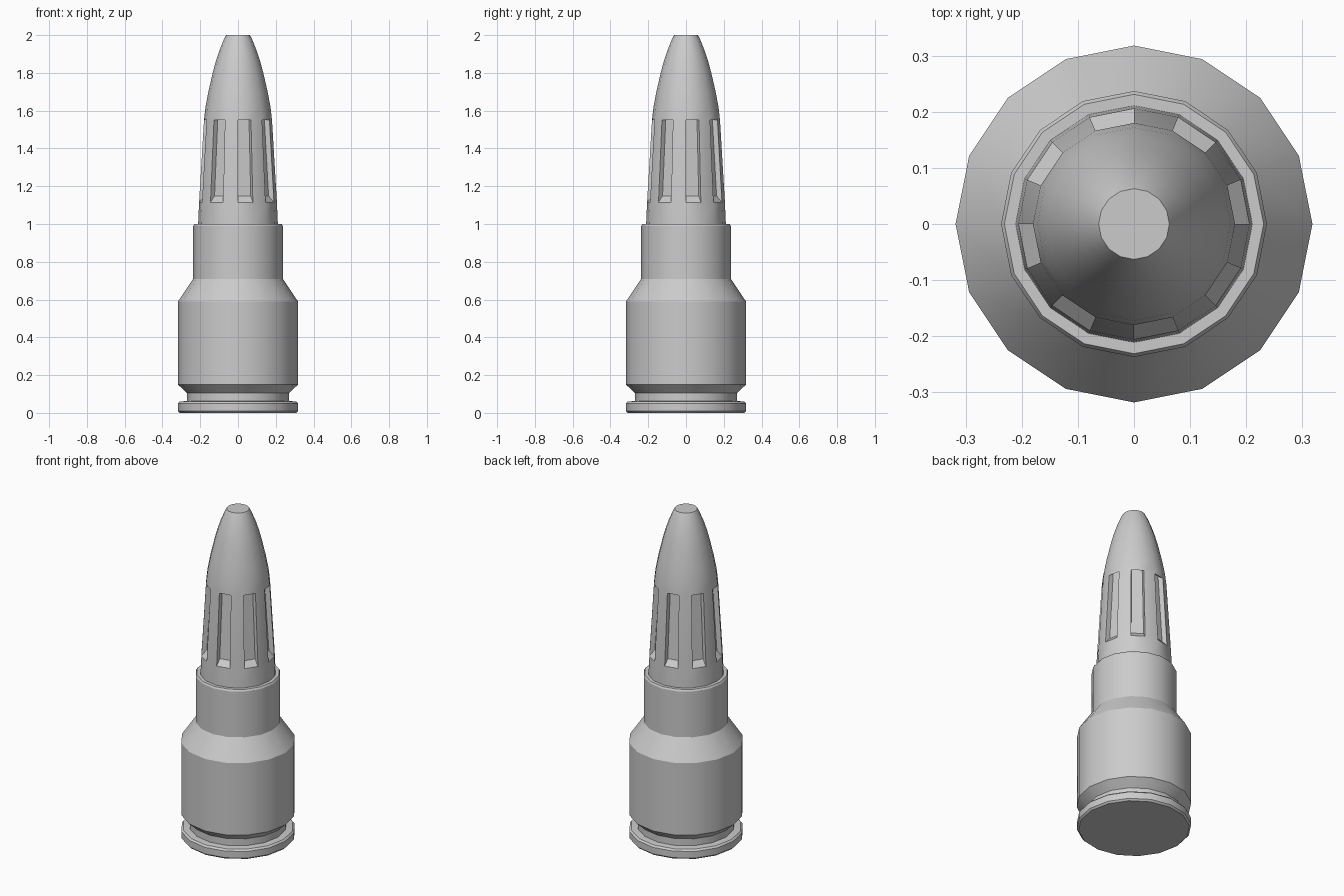
import bpy, bmesh, math

cube = bpy.data.objects.get("Cube")
if cube:
    bpy.data.objects.remove(cube)

SIDES = 16

grey = bpy.data.materials.new("plain_grey")
grey.use_nodes = True
grey.diffuse_color = (0.6, 0.6, 0.6, 1)
grey.node_tree.nodes["Principled BSDF"].inputs["Base Color"].default_value = (0.6, 0.6, 0.6, 1)


def lathe(profile):
    """Turn a (radius, z) profile around z, capped at both ends."""
    bm = bmesh.new()
    rings = []
    for r, z in profile:
        angles = [math.tau * i / SIDES for i in range(SIDES)]
        rings.append([bm.verts.new((r * math.cos(a), r * math.sin(a), z)) for a in angles])
    bands = []
    for low, high in zip(rings, rings[1:]):
        band = []
        for i in range(SIDES):
            j = (i + 1) % SIDES
            band.append(bm.faces.new((low[i], low[j], high[j], high[i])))
        bands.append(band)
    bm.faces.new(rings[0][::-1])
    bm.faces.new(rings[-1])
    bm.normal_update()
    return bm, bands


def finish(bm, name):
    mesh = bpy.data.meshes.new(name)
    bm.to_mesh(mesh)
    bm.free()
    mesh.materials.append(grey)
    obj = bpy.data.objects.new(name, mesh)
    bpy.context.collection.objects.link(obj)
    bpy.ops.object.select_all(action='DESELECT')
    obj.select_set(True)
    bpy.context.view_layer.objects.active = obj
    bpy.ops.object.shade_smooth_by_angle(angle=math.radians(30))


# Casing: rim, groove, body, shoulder, neck and lip
casing, _ = lathe([
    (0.308, 0), (0.318, 0.01), (0.318, 0.05), (0.308, 0.06),
    (0.27, 0.063), (0.27, 0.105), (0.318, 0.15), (0.318, 0.59),
    (0.237, 0.71), (0.237, 0.99), (0.231, 1.0), (0.205, 1.0)])
finish(casing, "casing")

# Tapered tip with a recessed slot in every second side
tip, bands = lathe([
    (0.212, 0.96), (0.211, 1.0), (0.206, 1.115), (0.18, 1.55),
    (0.172, 1.62), (0.157, 1.7), (0.134, 1.8), (0.118, 1.86),
    (0.1, 1.915), (0.076, 1.975), (0.063, 2.0)])
slots = bands[2][::2]
bmesh.ops.inset_individual(tip, faces=slots, thickness=0.008, depth=-0.03)
# Raise the slot floors so that the ledges slope
floor_verts = list({v for f in slots for v in f.verts})
bmesh.ops.translate(tip, verts=floor_verts, vec=(0, 0, 0.03))
finish(tip, "slotted_tip")
